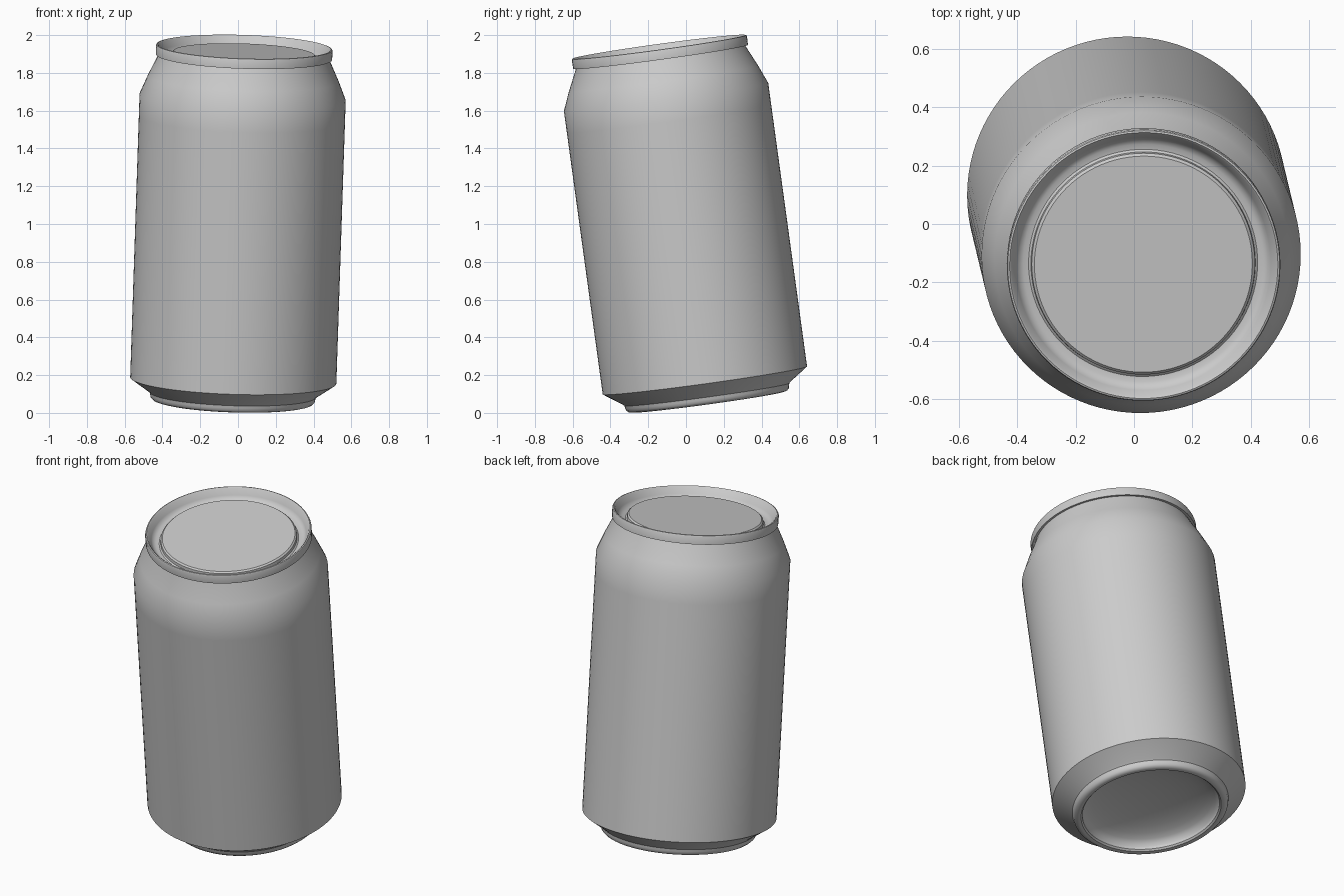
import bpy, bmesh, math
from mathutils import Matrix, Vector

cube = bpy.data.objects.get("Cube")
if cube:
    bpy.data.objects.remove(cube)

SIDES = 96
# The can leans: foot of the wall and direction of its axis
FOOT = Vector((-0.025, 0.1, 0.172))
AXIS = Vector((0.033, -0.137, 1))
LEAN = Matrix.Translation(FOOT) @ Vector((0, 0, 1)).rotation_difference(AXIS).to_matrix().to_4x4()

metal = bpy.data.materials.new("plain grey metal")
metal.use_nodes = True
GREY = (0.6, 0.6, 0.6, 1)
metal.diffuse_color = GREY
metal.node_tree.nodes["Principled BSDF"].inputs["Base Color"].default_value = GREY


def lathe(name, profile):
    """Spin a (radius, height) profile, listed upward on the outside, around the axis."""
    bm = bmesh.new()
    rings = []
    for r, h in profile:
        if r == 0:
            rings.append([bm.verts.new((0, 0, h))] * SIDES)
        else:
            angles = [2 * math.pi * i / SIDES for i in range(SIDES)]
            rings.append([bm.verts.new((r * math.cos(a), r * math.sin(a), h)) for a in angles])
    for low, high in zip(rings, rings[1:]):
        for i in range(SIDES):
            j = (i + 1) % SIDES
            corners = dict.fromkeys((low[i], low[j], high[j], high[i]))
            bm.faces.new(list(corners))
    mesh = bpy.data.meshes.new(name)
    bm.to_mesh(mesh)
    bm.free()
    mesh.materials.append(metal)
    obj = bpy.data.objects.new(name, mesh)
    obj.matrix_world = LEAN
    bpy.context.collection.objects.link(obj)
    bpy.ops.object.select_all(action="DESELECT")
    obj.select_set(True)
    bpy.context.view_layer.objects.active = obj
    bpy.ops.object.shade_smooth_by_angle(angle=math.radians(35))
    return obj


# Hollow dome under the can, from its centre out to the foot ring
dome = [(0.385 * math.sin(a), 0.09 * math.cos(a) - 0.09)
        for a in (math.pi / 2 * i / 8 for i in range(9))]
lathe("base_dome", dome)

# Rounded foot ring and sloping lower edge
lathe("foot_ring", [(0.385, -0.09), (0.387, -0.104), (0.396, -0.113), (0.41, -0.115), (0.425, -0.111),
                    (0.435, -0.101), (0.438, -0.088), (0.441, -0.075), (0.451, -0.066), (0.546, 0)])

# Straight wall and tapered shoulder
lathe("can_wall", [(0.546, 0), (0.546, 1.4), (0.546, 1.515), (0.505, 1.615), (0.455, 1.722), (0.452, 1.732)])

# Rolled lip, groove and raised lid panel
lathe("lid", [(0.452, 1.732), (0.467, 1.73), (0.468, 1.775), (0.465, 1.782), (0.459, 1.784),
              (0.452, 1.778), (0.436, 1.742), (0.425, 1.727), (0.41, 1.72), (0.392, 1.718),
              (0.384, 1.724), (0.382, 1.742), (0.373, 1.75), (0, 1.75)])
